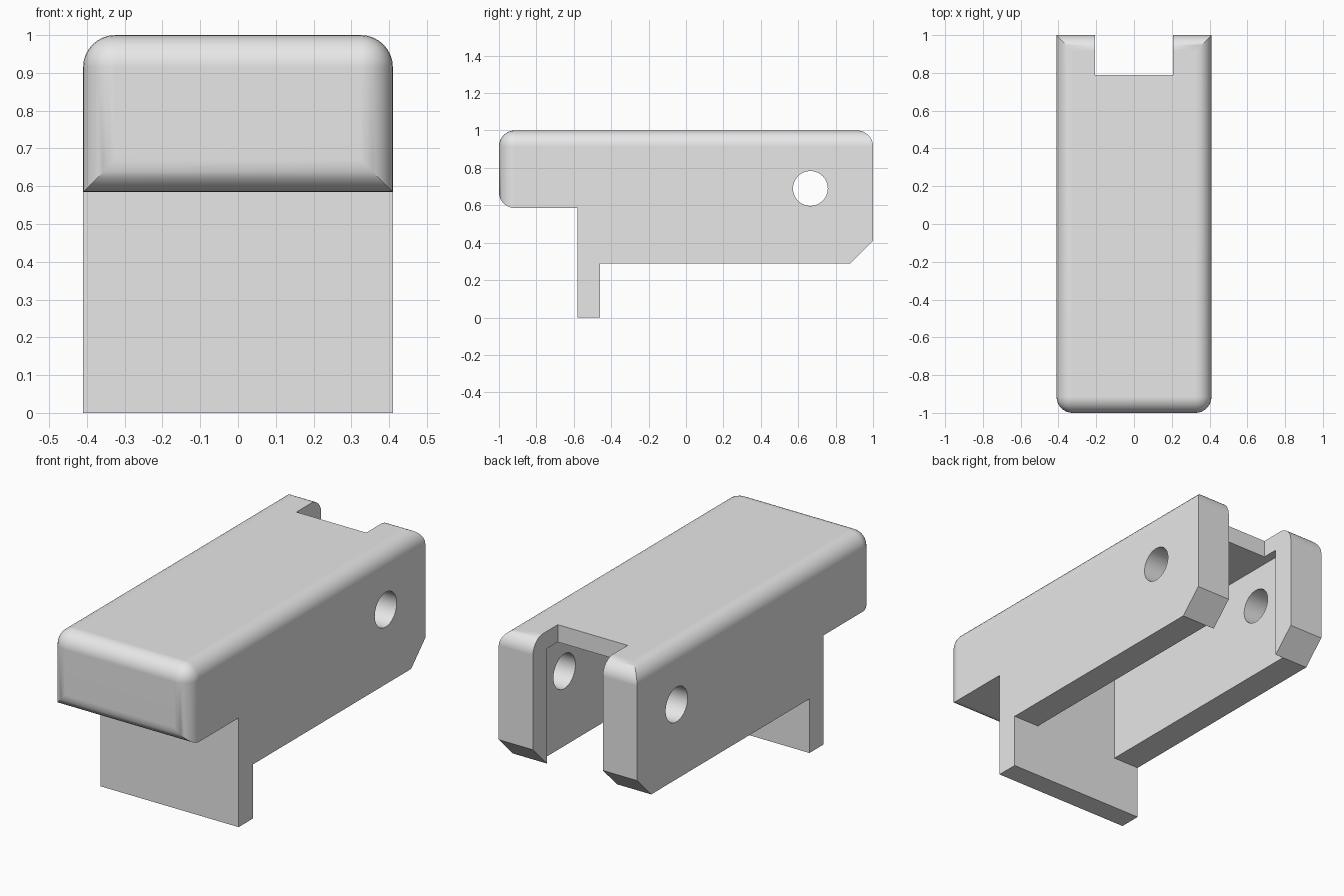
import bpy
import bmesh
import math
from mathutils import Matrix, Vector

HALF_WIDTH = 0.41
ROUNDING = 0.085

old = bpy.data.objects.get("Cube")
if old:
    bpy.data.objects.remove(old, do_unlink=True)

grey = bpy.data.materials.new("light_grey")
grey.use_nodes = True
colour = (0.8, 0.8, 0.8, 1)
grey.diffuse_color = colour
grey.node_tree.nodes["Principled BSDF"].inputs["Base Color"].default_value = colour


def finish(name, bm):
    bmesh.ops.recalc_face_normals(bm, faces=bm.faces)
    mesh = bpy.data.meshes.new(name)
    bm.to_mesh(mesh)
    bm.free()
    mesh.materials.append(grey)
    obj = bpy.data.objects.new(name, mesh)
    bpy.context.collection.objects.link(obj)
    return obj


def activate(obj):
    bpy.ops.object.select_all(action="DESELECT")
    obj.select_set(True)
    bpy.context.view_layer.objects.active = obj


def box(name, low, high):
    bm = bmesh.new()
    low, high = Vector(low), Vector(high)
    size = Matrix.Diagonal((*(high - low), 1))
    bmesh.ops.create_cube(bm, size=1, matrix=Matrix.Translation((low + high) / 2) @ size)
    return finish(name, bm)


def cut(obj, cutter):
    cutter.hide_render = True
    activate(obj)
    mod = obj.modifiers.new("cut", "BOOLEAN")
    mod.operation = "DIFFERENCE"
    mod.solver = "EXACT"
    mod.object = cutter
    bpy.ops.object.modifier_apply(modifier=mod.name)
    bpy.data.objects.remove(cutter, do_unlink=True)


# Housing: side profile (y, z) with front overhang, drop leg and rear chamfer
profile = [(-1, 0.585), (-0.58, 0.585), (-0.58, 0), (-0.46, 0), (-0.46, 0.29),
           (0.88, 0.29), (1, 0.41), (1, 1), (-1, 1)]
bm = bmesh.new()
side = bm.faces.new([bm.verts.new((-HALF_WIDTH, y, z)) for y, z in profile])
extruded = bmesh.ops.extrude_face_region(bm, geom=[side])["geom"]
bmesh.ops.translate(bm, vec=(2 * HALF_WIDTH, 0, 0),
                    verts=[v for v in extruded if isinstance(v, bmesh.types.BMVert)])
bmesh.ops.recalc_face_normals(bm, faces=bm.faces)

# Round the whole top rim and the front face rim
rim = [e for e in bm.edges
       if all(v.co.z > 0.99 for v in e.verts) or all(v.co.y < -0.99 for v in e.verts)]
bmesh.ops.bevel(bm, geom=rim, offset=ROUNDING, segments=8, profile=0.5, affect="EDGES")
housing = finish("housing", bm)

# Hollow channel underneath, and the narrower slot through the rear end
cut(housing, box("channel_cutter", (-0.255, -0.46, -0.1), (0.255, 0.88, 0.907)))
cut(housing, box("slot_cutter", (-0.207, 0.79, 0.1), (0.207, 1.2, 1.2)))

# Pivot pin hole through both rear arms
bm = bmesh.new()
bmesh.ops.create_cone(bm, cap_ends=True, segments=48, radius1=0.093, radius2=0.093, depth=2,
                      matrix=Matrix.Translation((0, 0.665, 0.69))
                      @ Matrix.Rotation(math.pi / 2, 4, "Y"))
cut(housing, finish("pin_cutter", bm))

# Smooth roundings, crisp edges
activate(housing)
bpy.ops.object.shade_smooth_by_angle(angle=math.radians(30))
normals = housing.modifiers.new("flat_sides", "WEIGHTED_NORMAL")
normals.keep_sharp = True
